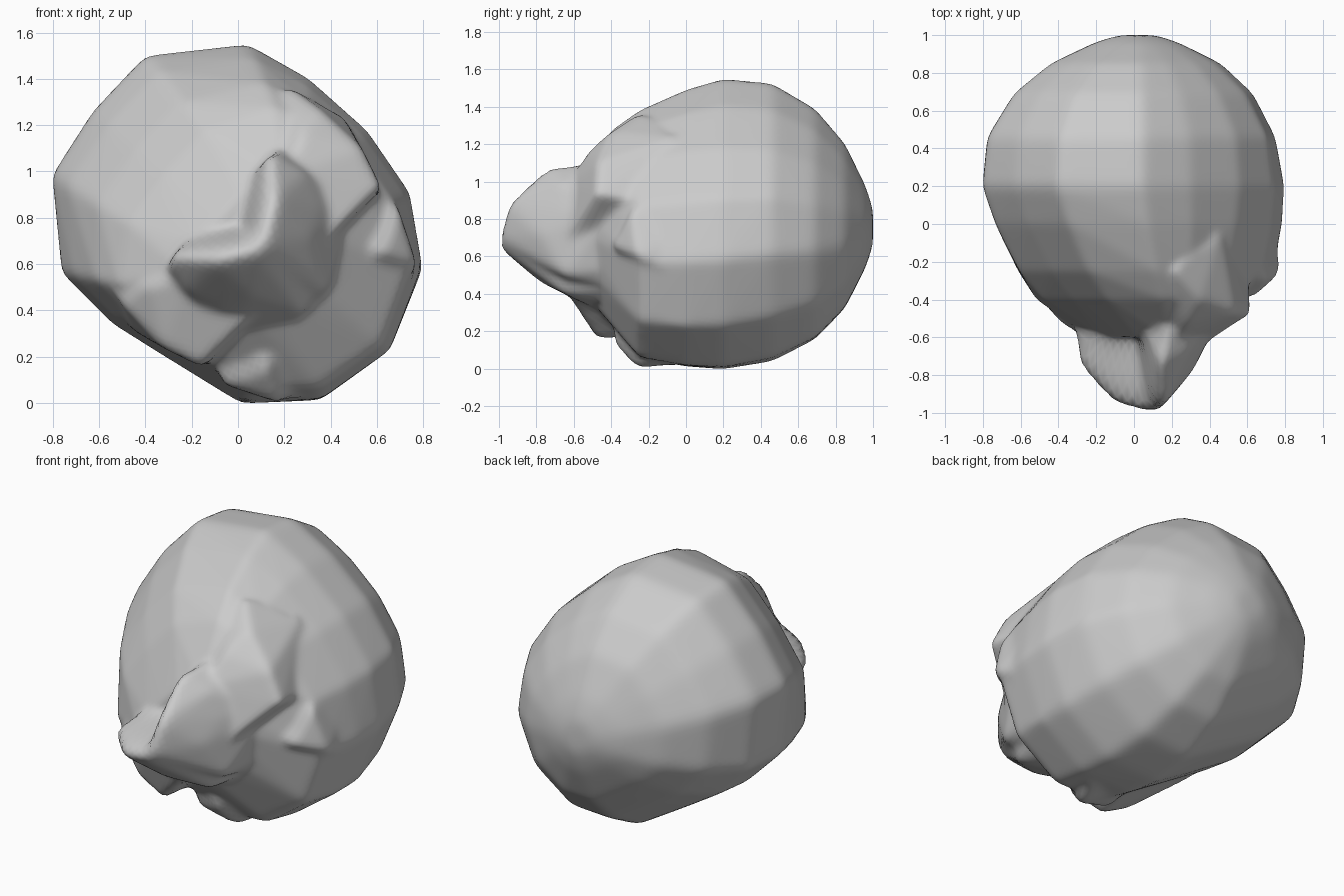
import bpy, bmesh
from math import sqrt
from mathutils import Matrix, Vector
from mathutils.bvhtree import BVHTree

old = bpy.data.objects.get("Cube")
if old:
    bpy.data.objects.remove(old)

# Work frame: x = across the head, y = back, z = up the head; tilted at the end
S = 1 / sqrt(2)
TILT = Matrix(((S, 0, -S), (0, 1, 0), (S, 0, S)))


def hull(points):
    bm = bmesh.new()
    for p in points:
        bm.verts.new(p)
    bmesh.ops.convex_hull(bm, input=bm.verts[:])
    bmesh.ops.triangulate(bm, faces=bm.faces[:])
    result = BVHTree.FromBMesh(bm)
    bm.free()
    return result


# Cranium: a slightly uneven outline, scaled along the length
outline = [(0.23, 0.83), (0.58, 0.55), (0.66, 0.26), (0.68, -0.08),
           (0.62, -0.4), (0.43, -0.67), (0.08, -0.82), (-0.29, -0.76),
           (-0.54, -0.53), (-0.64, -0.11), (-0.69, 0.11), (-0.69, 0.42),
           (-0.42, 0.75), (-0.1, 0.82)]
# each station: length position, width, upper height, lower height
stations = [(1.0, 0.13, 0.13, 0.13), (0.96, 0.29, 0.28, 0.28),
            (0.85, 0.57, 0.56, 0.57), (0.69, 0.8, 0.8, 0.78),
            (0.46, 0.97, 0.97, 0.92), (0.2, 1.0, 1.0, 1.0),
            (0.0, 0.96, 0.89, 1.0), (-0.25, 0.88, 0.69, 0.95),
            (-0.4, 0.8, 0.5, 0.5), (-0.6, 0.45, 0.13, 0.3)]
ring_points = []
for y, width, upper, lower in stations:
    for x, z in outline:
        height = z * (upper if z > 0 else lower) - 0.03
        ring_points.append((x * width, y, height))
shapes = [hull(ring_points)]

# Paired face masses, mirrored across the head
snout = [(0.02, -1.01, -0.14), (0.18, -0.97, -0.03), (0.31, -0.74, 0.14),
         (0.18, -0.78, -0.26), (0.3, -0.66, -0.2), (0.36, -0.67, -0.05),
         (0.4, -0.4, 0.06), (0.4, -0.4, -0.3), (-0.02, -0.8, -0.3),
         (-0.02, -0.5, -0.02), (-0.02, -0.98, -0.1), (0.07, -0.65, -0.46),
         (-0.02, -0.62, -0.43), (0.15, -0.3, -0.48), (-0.02, -0.3, -0.5)]
cheek = [(0.61, -0.47, -0.15), (0.46, -0.53, 0.08), (0.6, -0.4, 0.1),
         (0.55, -0.48, -0.33), (0.57, -0.24, 0.28), (0.3, -0.64, 0.0),
         (0.22, -0.63, -0.33), (0.65, -0.05, 0.0), (0.5, -0.1, -0.35)]
jaw = [(0.35, -0.4, -0.53), (0.42, -0.26, -0.68), (0.55, -0.3, -0.42),
       (0.2, -0.2, -0.55), (0.3, 0.1, -0.75), (0.5, 0.0, -0.5)]
for points in (snout, cheek, jaw):
    for side in (1, -1):
        shapes.append(hull([(x * side, y, z) for x, y, z in points]))

# Wrap one continuous skin around all the masses
bm = bmesh.new()
bmesh.ops.create_icosphere(bm, subdivisions=6, radius=1)
core = Vector((0, -0.05, -0.05))
for v in bm.verts:
    ray = v.co.normalized()
    start = core + ray * 3
    hits = [s.ray_cast(start, -ray) for s in shapes]
    near = min(h[3] for h in hits if h[0])
    v.co = start - ray * near
for step in range(3):
    bmesh.ops.smooth_vert(bm, verts=bm.verts[:], factor=0.4,
                          use_axis_x=True, use_axis_y=True, use_axis_z=True)

# Tilt the head and stand it on the floor
for v in bm.verts:
    v.co = TILT @ v.co
floor = min(v.co.z for v in bm.verts)
bmesh.ops.translate(bm, verts=bm.verts[:], vec=(0, 0, -floor))

mesh = bpy.data.meshes.new("head")
bm.to_mesh(mesh)
bm.free()
head = bpy.data.objects.new("head", mesh)
bpy.context.collection.objects.link(head)

grey = bpy.data.materials.new("plain grey")
grey.use_nodes = True
colour = (0.6, 0.6, 0.6, 1)
grey.diffuse_color = colour
grey.node_tree.nodes["Principled BSDF"].inputs["Base Color"].default_value = colour
mesh.materials.append(grey)

bpy.ops.object.select_all(action="DESELECT")
head.select_set(True)
bpy.context.view_layer.objects.active = head
bpy.ops.object.shade_smooth()
